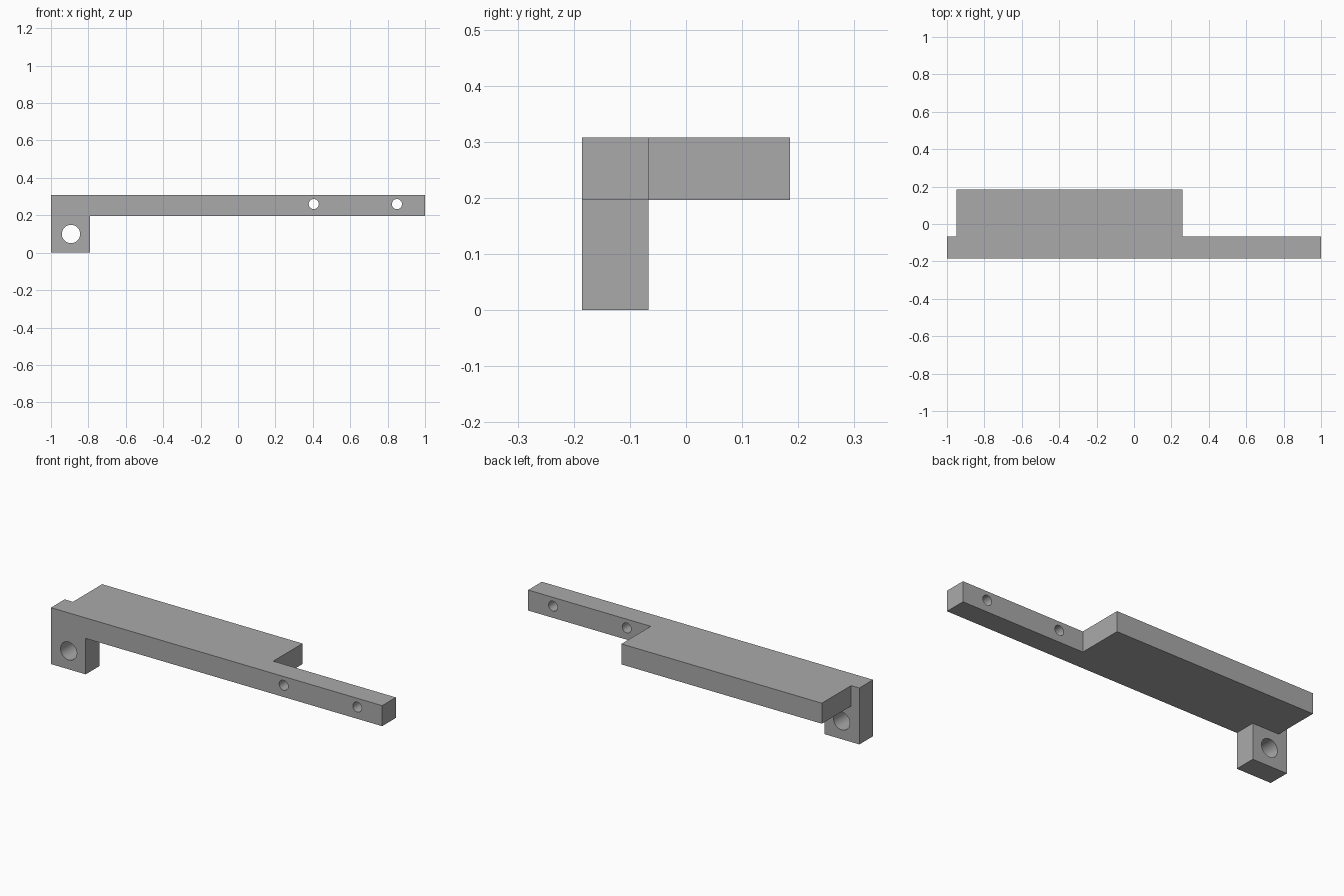
import bpy
import bmesh
from math import pi, radians
from mathutils import Matrix, Vector

if "Cube" in bpy.data.objects:
    bpy.data.objects.remove(bpy.data.objects["Cube"], do_unlink=True)

FRONT, BAR_BACK, SHELF_BACK = -0.185, -0.067, 0.185
TAB_TOP, TOP = 0.196, 0.308
NUT_X, NUT_Z = -0.893, 0.1

grey = bpy.data.materials.new("plain grey")
grey.use_nodes = True
colour = (0.4, 0.4, 0.4, 1)
grey.diffuse_color = colour
grey.node_tree.nodes["Principled BSDF"].inputs["Base Color"].default_value = colour


def to_object(name, bm):
    bmesh.ops.recalc_face_normals(bm, faces=bm.faces)
    mesh = bpy.data.meshes.new(name)
    bm.to_mesh(mesh)
    bm.free()
    mesh.materials.append(grey)
    obj = bpy.data.objects.new(name, mesh)
    bpy.context.collection.objects.link(obj)
    return obj


def extrude_profile(name, points, y0, y1):
    """Extrude an x-z outline from y0 to y1."""
    bm = bmesh.new()
    face = bm.faces.new([bm.verts.new((x, y0, z)) for x, z in points])
    moved = bmesh.ops.extrude_face_region(bm, geom=[face])["geom"]
    verts = [v for v in moved if isinstance(v, bmesh.types.BMVert)]
    bmesh.ops.translate(bm, verts=verts, vec=Vector((0, y1 - y0, 0)))
    return to_object(name, bm)


def prism(name, x, z, radius, sides, y0, y1):
    """Regular prism along y, with a corner pointing to +x."""
    bm = bmesh.new()
    bmesh.ops.create_cone(bm, cap_ends=True, segments=sides, radius1=radius,
                          radius2=radius, depth=y1 - y0)
    # Corners start on the local y axis or x axis; make it always x
    first = max(bm.verts, key=lambda v: v.co.x).co.x
    spin = 0 if abs(first - radius) < 1e-4 else pi / 2
    turn = Matrix.Rotation(pi / 2, 4, "X") @ Matrix.Rotation(spin, 4, "Z")
    bm.transform(Matrix.Translation((x, (y0 + y1) / 2, z)) @ turn)
    return to_object(name, bm)


def combine(target, other, operation):
    mod = target.modifiers.new(other.name, "BOOLEAN")
    mod.operation = operation
    mod.solver = "EXACT"
    mod.object = other
    bpy.context.view_layer.objects.active = target
    bpy.ops.object.modifier_apply(modifier=mod.name)
    bpy.data.objects.remove(other, do_unlink=True)


# Long front bar with the hanging tab at its right end
bracket = extrude_profile("mounting_bracket", [
    (-1, 0), (-0.79, 0), (-0.79, TAB_TOP), (1, TAB_TOP), (1, TOP), (-1, TOP),
], FRONT, BAR_BACK)

# Wide shelf behind the bar
shelf = extrude_profile("shelf", [
    (-0.95, TAB_TOP), (0.26, TAB_TOP), (0.26, TOP), (-0.95, TOP),
], FRONT + 0.05, SHELF_BACK)
combine(bracket, shelf, "UNION")

# Screw holes in the bar, bolt hole and hexagonal nut pocket in the tab
for x in (0.405, 0.85):
    hole = prism("screw_hole", x, 0.26, 0.027, 32, FRONT - 0.1, BAR_BACK + 0.1)
    combine(bracket, hole, "DIFFERENCE")
bolt = prism("bolt_hole", NUT_X, NUT_Z, 0.049, 48, FRONT - 0.1, BAR_BACK + 0.1)
combine(bracket, bolt, "DIFFERENCE")
pocket = prism("nut_pocket", NUT_X, NUT_Z, 0.088, 6, BAR_BACK - 0.06, BAR_BACK + 0.1)
combine(bracket, pocket, "DIFFERENCE")

# Round the hole walls, keep every real edge sharp
bpy.ops.object.select_all(action="DESELECT")
bracket.select_set(True)
bpy.context.view_layer.objects.active = bracket
bpy.ops.object.shade_smooth_by_angle(angle=radians(30))
